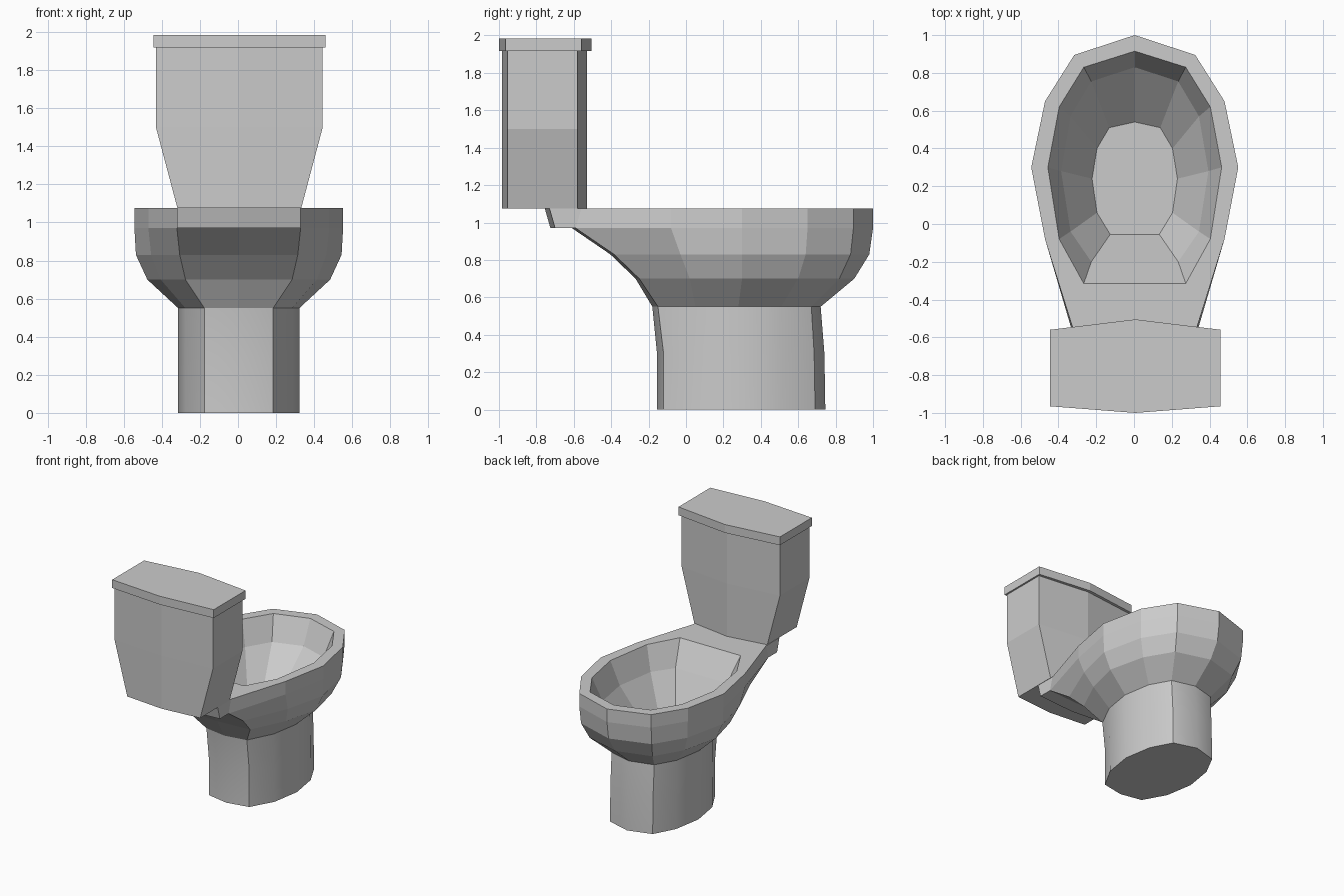
import bpy, bmesh
from mathutils import Vector

if "Cube" in bpy.data.objects:
    bpy.data.objects.remove(bpy.data.objects["Cube"])


def mirrored(half, z, dx=0.0):
    """Close a half outline (first and last points on x = 0) into a ring."""
    pts = half + [(-x, y) for x, y in half[-2:0:-1]]
    return [(x + dx, y, z) for x, y in pts]


def loft(name, rings, smooth=False):
    """Skin rings of equal point count and cap both ends."""
    bm = bmesh.new()
    vs = [[bm.verts.new(p) for p in ring] for ring in rings]
    n = len(rings[0])
    for a, b in zip(vs, vs[1:]):
        for i in range(n):
            j = (i + 1) % n
            bm.faces.new((a[i], a[j], b[j], b[i]))
    bm.faces.new(vs[0])
    bm.faces.new(vs[-1])
    bmesh.ops.remove_doubles(bm, verts=bm.verts, dist=0.0005)
    bmesh.ops.recalc_face_normals(bm, faces=bm.faces)
    mesh = bpy.data.meshes.new(name)
    bm.to_mesh(mesh)
    bm.free()
    obj = bpy.data.objects.new(name, mesh)
    bpy.context.collection.objects.link(obj)
    if smooth:
        bpy.context.view_layer.objects.active = obj
        obj.select_set(True)
        bpy.ops.object.shade_smooth_by_angle(angle=0.75)
        obj.select_set(False)
    return obj


def bowl_ring(z, pts, bulge=0.0, shelf=None):
    """Six side points, then either a rear shelf or a plain back edge."""
    x, y = pts[-1]
    end = shelf if shelf else [(x, y), (0, y - bulge)]
    return mirrored(pts + end, z, 0.004)


# Bowl: outside from the foot up, over the rim, then down the inside
foot = [(0, .72), (.19, .67), (.28, .51), (.318, .28), (.28, .05), (.18, -.15)]
rim = [(0, 1.0), (.32, .895), (.475, .65), (.548, .3), (.475, -.08)]
loft("bowl", [
    bowl_ring(.55, foot, .03),
    bowl_ring(.70, [(0, .90), (.28, .82), (.41, .60), (.48, .30), (.41, .02), (.28, -.25)], .02),
    bowl_ring(.83, [(0, .98), (.315, .88), (.465, .64), (.54, .30), (.46, -.03), (.31, -.385)], .02),
    bowl_ring(.97, rim + [(.325, -.59)], .02),
    bowl_ring(.97, rim + [(.325, -.59)], 0, [(.325, -.70), (0, -.725)]),
    bowl_ring(1.075, rim + [(.325, -.56)], 0, [(.325, -.73), (0, -.755)]),
    bowl_ring(1.075, [(0, .915), (.27, .83), (.40, .62), (.46, .30), (.40, -.08), (.27, -.315)]),
    bowl_ring(.885, [(0, .83), (.23, .755), (.34, .57), (.39, .28), (.34, -.04), (.23, -.20)]),
    bowl_ring(.63, [(0, .54), (.135, .51), (.20, .40), (.226, .24), (.20, .06), (.13, -.055)]),
])

# Pedestal: slightly leaning smooth column
base = [(0, .745), (.19, .69), (.28, .52), (.318, .29), (.28, .06), (.18, -.12), (0, -.155)]
loft("pedestal", [
    mirrored(base, 0, .004),
    mirrored([(x, y - .005) for x, y in base[:-2]] + base[-2:], .30, .004),
    mirrored(foot + [(0, -.18)], .55, .004),
], smooth=True)


# Tank and lid: six-sided outlines with bowed front and back
def tank_ring(z, w, yb, yb_side, yf_side, yf):
    return mirrored([(0, yf), (w, yf_side), (w, yb_side), (0, yb)], z, .007)


loft("tank", [tank_ring(z, w, -.985, -.955, -.58, -.53)
              for z, w in ((1.075, .325), (1.50, .438), (1.92, .438))])
loft("tank_lid", [tank_ring(z, .452, -1.0, -.965, -.56, -.505) for z in (1.918, 1.985)])
